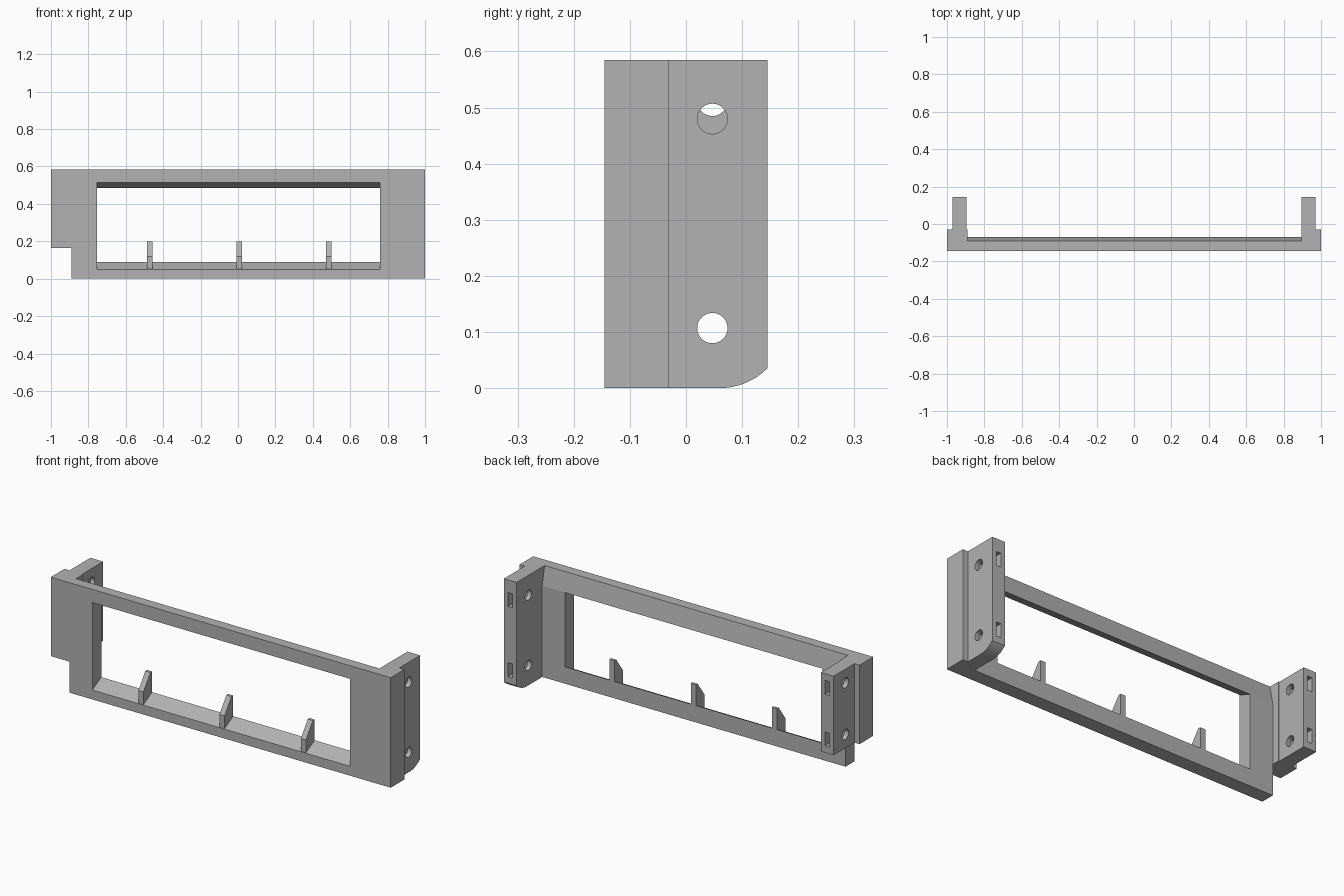
import bpy
import bmesh
from math import sin, cos, pi, radians
from mathutils import Vector

cube = bpy.data.objects.get("Cube")
if cube:
    bpy.data.objects.remove(cube)

grey = bpy.data.materials.new("plain_grey")
grey.use_nodes = True
colour = (0.445, 0.445, 0.445, 1)
grey.diffuse_color = colour
grey.node_tree.nodes["Principled BSDF"].inputs["Base Color"].default_value = colour

FRONT, BACK, STEP, REAR = -0.145, -0.07, -0.03, 0.145
TOP, NOTCH = 0.585, 0.165
OPEN_L, OPEN_R = -0.755, 0.76
INNER, OUTER = 0.895, 0.97


def prism(name, profile, x0, x1):
    """Extrude a (y, z) outline along x."""
    bm = bmesh.new()
    face = bm.faces.new([bm.verts.new((x0, y, z)) for y, z in profile])
    new = bmesh.ops.extrude_face_region(bm, geom=[face])["geom"]
    verts = [v for v in new if isinstance(v, bmesh.types.BMVert)]
    bmesh.ops.translate(bm, verts=verts, vec=Vector((x1 - x0, 0, 0)))
    bmesh.ops.recalc_face_normals(bm, faces=bm.faces)
    mesh = bpy.data.meshes.new(name)
    bm.to_mesh(mesh)
    bm.free()
    obj = bpy.data.objects.new(name, mesh)
    bpy.context.collection.objects.link(obj)
    mesh.materials.append(grey)
    return obj


def rect(y0, y1, z0, z1):
    return [(y0, z0), (y1, z0), (y1, z1), (y0, z1)]


def cut(obj, cutter):
    mod = obj.modifiers.new("cut", "BOOLEAN")
    mod.operation, mod.solver, mod.object = "DIFFERENCE", "EXACT", cutter
    bpy.context.view_layer.objects.active = obj
    bpy.ops.object.modifier_apply(modifier=mod.name)
    bpy.data.objects.remove(cutter)


# Face plate: two side panels and two rails around the opening
panel = [(FRONT, 0), (BACK, 0), (BACK, 0.485), (-0.09, TOP), (FRONT, TOP)]
prism("left_side_panel", panel, OPEN_R, INNER)
prism("right_side_panel", panel, -0.89, OPEN_L)
prism("bottom_rail", [(FRONT, 0), (BACK, 0), (BACK, 0.09), (FRONT, 0.05)], OPEN_L, OPEN_R)
prism("top_rail", [(FRONT, 0.515), (BACK, 0.485), (-0.09, TOP), (FRONT, TOP)], OPEN_L, OPEN_R)

# Outer columns; the right one stops above the notch
prism("left_column", rect(FRONT, STEP, 0, TOP), INNER, 1)
prism("right_column", rect(FRONT, STEP, NOTCH, TOP), -1, -0.89)

# Mounting flanges; the left one has a rounded lower rear corner
radius = 0.12
arc = [(0.06 + radius * sin(a), radius - radius * cos(a))
       for a in [radians(45) * i / 8 for i in range(9)]]
left_outline = [(STEP, 0)] + arc + [(REAR, TOP), (STEP, TOP)]
left_flange = prism("left_flange", left_outline, INNER, OUTER)
right_flange = prism("right_flange", rect(STEP, REAR, NOTCH, TOP), -OUTER, -INNER)

# Screw holes across each flange and nut slots from the rear
for flange, side, heights in ((left_flange, 1, (0.107, 0.48)),
                              (right_flange, -1, (0.238, 0.512))):
    for z in heights:
        circle = [(0.047 + 0.027 * cos(2 * pi * i / 32), z + 0.027 * sin(2 * pi * i / 32))
                  for i in range(32)]
        cut(flange, prism("hole_cutter", circle, side * 0.85, side * 1.05))
        slot = rect(0.01, 0.2, z - 0.037, z + 0.037)
        cut(flange, prism("slot_cutter", slot, side * 0.918, side * 0.946))

# Support ribs standing on the bottom rail
rib = [(-0.143, 0.045), (BACK, 0.045), (BACK, 0.2), (-0.085, 0.2), (-0.143, 0.12)]
for number, x in enumerate((-0.471, 0.006, 0.485), 1):
    prism(f"rib_{number}", rib, x - 0.015, x + 0.015)

# Smooth only the round surfaces
bpy.ops.object.select_all(action="DESELECT")
for flange in (left_flange, right_flange):
    flange.select_set(True)
bpy.context.view_layer.objects.active = left_flange
bpy.ops.object.shade_smooth_by_angle(angle=radians(20))
